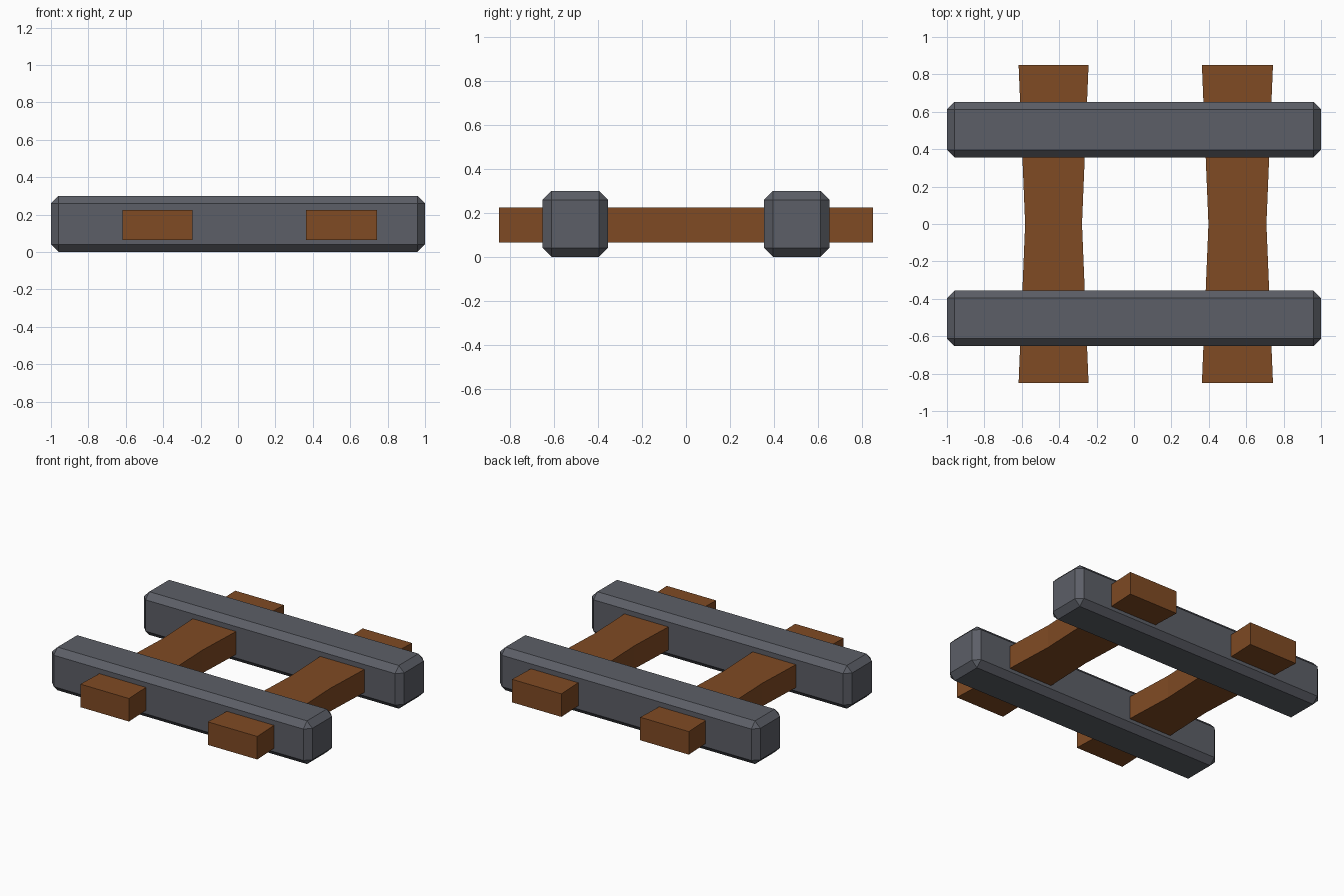
import bpy, bmesh

if "Cube" in bpy.data.objects:
    bpy.data.objects.remove(bpy.data.objects["Cube"])


def material(name, rgb):
    m = bpy.data.materials.new(name)
    m.diffuse_color = (*rgb, 1)
    m.use_nodes = True
    m.node_tree.nodes["Principled BSDF"].inputs["Base Color"].default_value = m.diffuse_color
    return m


steel = material("dark_grey_metal", (0.107, 0.114, 0.135))
wood = material("brown_wood", (0.215, 0.069, 0.017))


def finish(bm, name, mat):
    bmesh.ops.recalc_face_normals(bm, faces=bm.faces)
    mesh = bpy.data.meshes.new(name)
    bm.to_mesh(mesh)
    bm.free()
    mesh.materials.append(mat)
    ob = bpy.data.objects.new(name, mesh)
    bpy.context.collection.objects.link(ob)
    return ob


def rail(name, y):
    # Long bar with every edge chamfered
    bm = bmesh.new()
    bmesh.ops.create_cube(bm, size=1)
    bmesh.ops.scale(bm, vec=(2, 0.298, 0.3), verts=bm.verts)
    bmesh.ops.translate(bm, vec=(0, y, 0.15), verts=bm.verts)
    ob = finish(bm, name, steel)
    bevel = ob.modifiers.new("chamfer", 'BEVEL')
    bevel.width = 0.041
    bevel.segments = 1
    bevel.limit_method = 'NONE'


def tie(name, x, end_half, mid_half):
    # Flat plank with a narrowed waist, extruded from its top outline
    outline = [(-end_half, -0.85), (end_half, -0.85), (mid_half, 0),
               (end_half, 0.85), (-end_half, 0.85), (-mid_half, 0)]
    bm = bmesh.new()
    face = bm.faces.new([bm.verts.new((x + px, py, 0.065)) for px, py in outline])
    ext = bmesh.ops.extrude_face_region(bm, geom=[face], use_keep_orig=True)
    top = [g for g in ext["geom"] if isinstance(g, bmesh.types.BMVert)]
    bmesh.ops.translate(bm, vec=(0, 0, 0.16), verts=top)
    # Split the concave caps at the waist
    bm.verts.ensure_lookup_table()
    for f in [f for f in bm.faces if len(f.verts) == 6]:
        waist = [v for v in f.verts if abs(v.co.y) < 0.01]
        bmesh.utils.face_split(f, waist[0], waist[1])
    finish(bm, name, wood)


rail("front_rail", -0.504)
rail("back_rail", 0.504)
tie("left_tie", -0.43, 0.187, 0.152)
tie("right_tie", 0.553, 0.19, 0.155)
